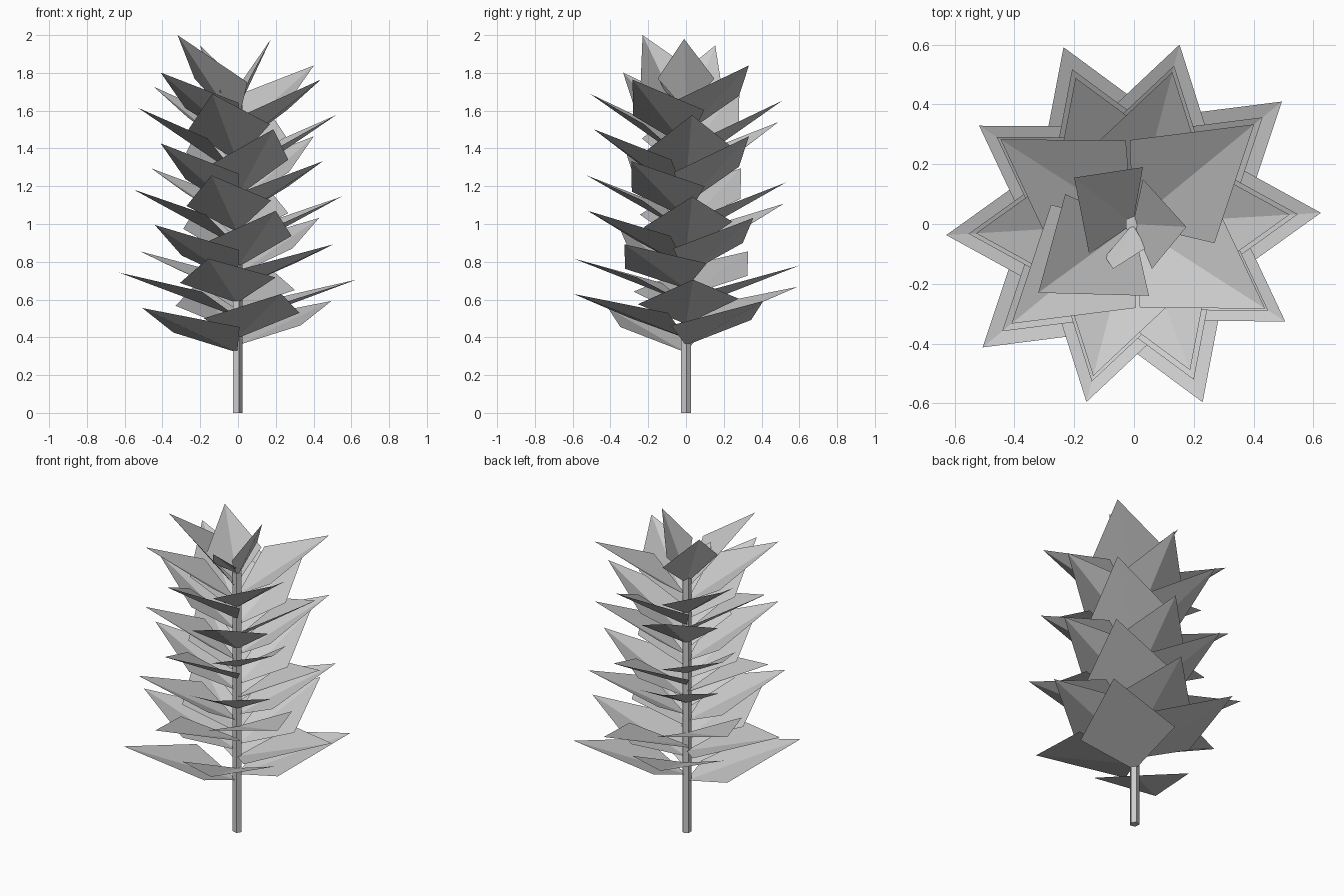
import bpy
import math
from mathutils import Vector

old = bpy.data.objects.get("Cube")
if old:
    bpy.data.objects.remove(old, do_unlink=True)

grey = bpy.data.materials.new("pale_grey")
grey.use_nodes = True
colour = (0.6, 0.6, 0.6, 1)
grey.diffuse_color = colour
grey.node_tree.nodes["Principled BSDF"].inputs["Base Color"].default_value = colour

CENTRE_X = -0.004
FIRST_ANGLE = 219.4
STEP_Z = 0.0375


def add_object(name, verts, faces):
    mesh = bpy.data.meshes.new(name)
    mesh.from_pydata(verts, [], faces)
    mesh.materials.append(grey)
    obj = bpy.data.objects.new(name, mesh)
    bpy.context.collection.objects.link(obj)
    return obj


def add_leaf(name, root, left, right, tip):
    """Diamond leaf folded along its midrib."""
    add_object(name, [root, left, right, tip], [(0, 3, 1), (0, 2, 3)])


# Five-sided stem
bpy.ops.mesh.primitive_cylinder_add(vertices=5, radius=0.028, depth=1.63,
                                    location=(CENTRE_X, 0, 0.815))
stem = bpy.context.object
stem.name = "stem"
# primitive's first corner points to +y
stem.rotation_euler.z = math.radians(FIRST_ANGLE - 90)
stem.data.materials.append(grey)

# Opposite pairs of leaves, each pair turned a fifth of a circle;
# every tier of ten is shorter and steeper
tiers = [(0.65, 0.005, 0.235), (0.565, 0.003, 0.3), (0.525, 0, 0.357)]
for i in range(32):
    tier = min(i // 10, 2)
    start, shrink, rise = tiers[tier]
    reach = start - shrink * (i - 10 * tier)
    angle = math.radians(FIRST_ANGLE + 72 * (i // 2) + 180 * (i % 2))
    out = Vector((math.cos(angle), math.sin(angle), 0))
    side = Vector((-out.y, out.x, 0))
    up = Vector((0, 0, 1))
    root = Vector((CENTRE_X, 0, 0.32 + STEP_Z * i))
    mid = root + out * reach * 0.325 + up * rise * 0.5
    half = side * reach * 0.425
    add_leaf(f"leaf_{i + 1}", root, mid + half + up * 0.017,
             mid - half - up * 0.012, root + out * reach + up * rise)

# Steep crown leaves: root height, left corner, right corner, tip
crown = [
    (1.52, (0.05, -0.24, 1.75), (-0.23, 0.1, 1.77), (-0.32, -0.23, 2.0)),
    (1.56, (-0.15, -0.1, 1.74), (0.03, 0.19, 1.72), (-0.2, 0.155, 1.945)),
    (1.6, (0.03, 0.15, 1.77), (0.06, -0.15, 1.77), (0.175, -0.01, 1.98)),
    (1.62, (0.04, -0.08, 1.7), (-0.097, -0.11, 1.7), (-0.07, -0.15, 1.78)),
]
for i, (base, left, right, tip) in enumerate(crown):
    add_leaf(f"crown_leaf_{i + 1}", (CENTRE_X, 0, base), left, right, tip)
